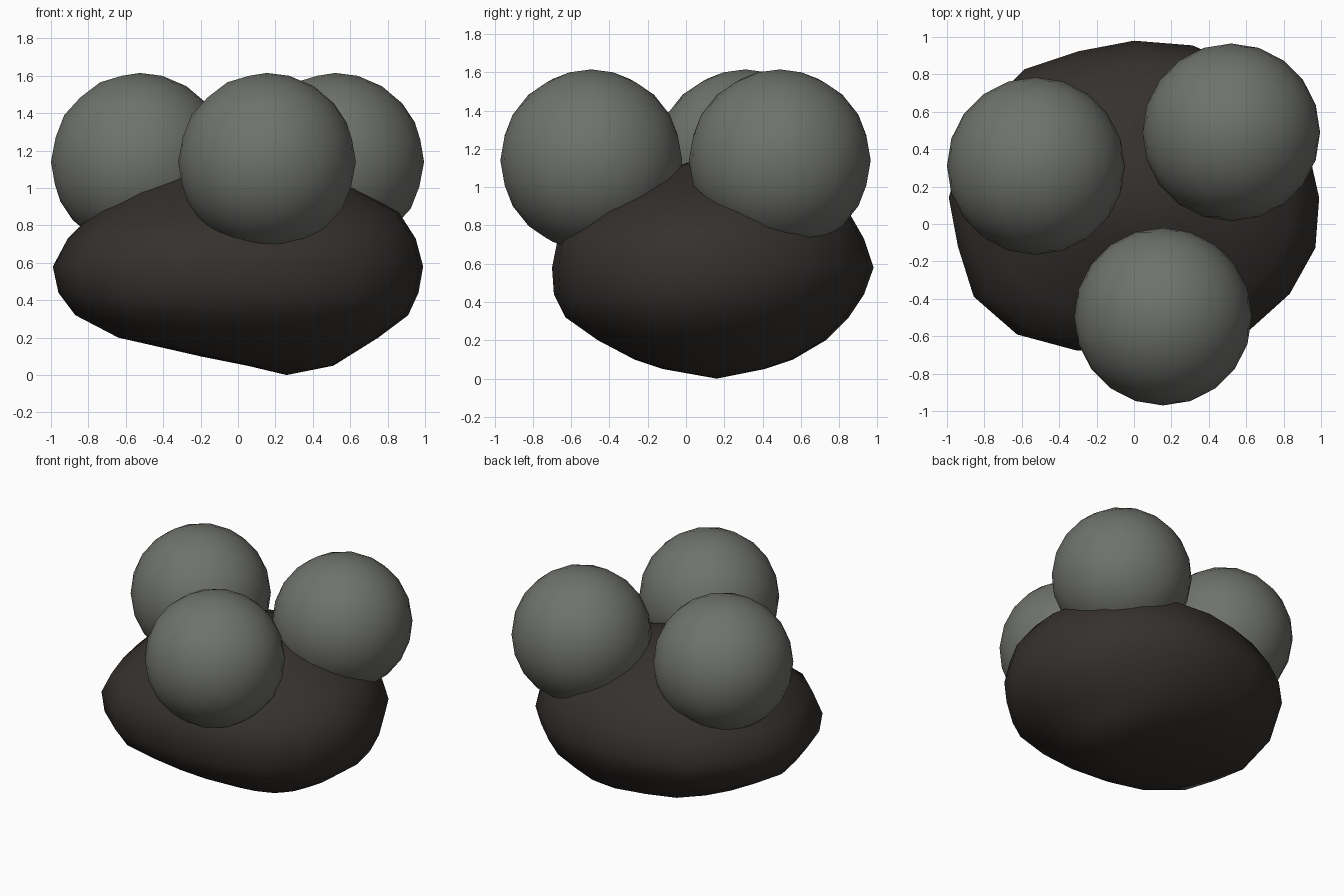
import bpy, bmesh
from math import cos, sin, tau

if "Cube" in bpy.data.objects:
    bpy.data.objects.remove(bpy.data.objects["Cube"])


def material(name, rgb):
    m = bpy.data.materials.new(name)
    m.diffuse_color = (*rgb, 1)
    m.use_nodes = True
    m.node_tree.nodes["Principled BSDF"].inputs["Base Color"].default_value = m.diffuse_color
    return m


rock_mat = material("dark_rock", (0.035, 0.030, 0.027))
ball_mat = material("grey_green", (0.16, 0.168, 0.15))

# Rock: lofted rings (z, x min, x max, y min, y max) sharing one lumpy outline
RINGS = [
    (0.05, 0.05, 0.51, -0.12, 0.41),
    (0.10, -0.20, 0.59, -0.27, 0.56),
    (0.20, -0.64, 0.75, -0.46, 0.73),
    (0.32, -0.87, 0.91, -0.63, 0.85),
    (0.44, -0.96, 0.965, -0.69, 0.93),
    (0.58, -0.99, 0.99, -0.70, 0.98),
    (0.73, -0.91, 0.95, -0.67, 0.93),
    (0.87, -0.77, 0.86, -0.50, 0.85),
    (1.00, -0.56, 0.62, -0.27, 0.64),
    (1.10, -0.32, 0.34, -0.08, 0.40),
]
OUTLINE = [1, .99, 1, 1.02, 1.02, 1, .98, 1.01, .98, .98,
           1, 1.0, 1.07, 1.075, 1.02, 1, 1.01, 1.05, 1.04, 1.03]
N = len(OUTLINE)

bm = bmesh.new()
rings = []
for z, x0, x1, y0, y1 in RINGS:
    rings.append([bm.verts.new(((x0 + x1) / 2 + (x1 - x0) / 2 * k * cos(tau * i / N),
                                (y0 + y1) / 2 + (y1 - y0) / 2 * k * sin(tau * i / N), z))
                  for i, k in enumerate(OUTLINE)])
bottom = bm.verts.new((0.26, 0.16, 0.0))
top = bm.verts.new((0.0, 0.14, 1.17))
for i in range(N):
    j = (i + 1) % N
    for a, b in zip(rings, rings[1:]):
        bm.faces.new((a[i], a[j], b[j], b[i]))
    bm.faces.new((bottom, rings[0][j], rings[0][i]))
    bm.faces.new((top, rings[-1][i], rings[-1][j]))
for f in bm.faces:
    f.smooth = True
mesh = bpy.data.meshes.new("rock_base")
bm.to_mesh(mesh)
bm.free()
mesh.materials.append(rock_mat)
bpy.context.collection.objects.link(bpy.data.objects.new("rock_base", mesh))

# Three balls resting in the rock
for name, x, y in (("ball_left", -0.525, 0.31), ("ball_right", 0.52, 0.49), ("ball_front", 0.155, -0.495)):
    bpy.ops.mesh.primitive_ico_sphere_add(subdivisions=3, radius=0.475, location=(x, y, 1.14))
    ball = bpy.context.object
    ball.name = name
    ball.data.materials.append(ball_mat)
    bpy.ops.object.shade_smooth()
